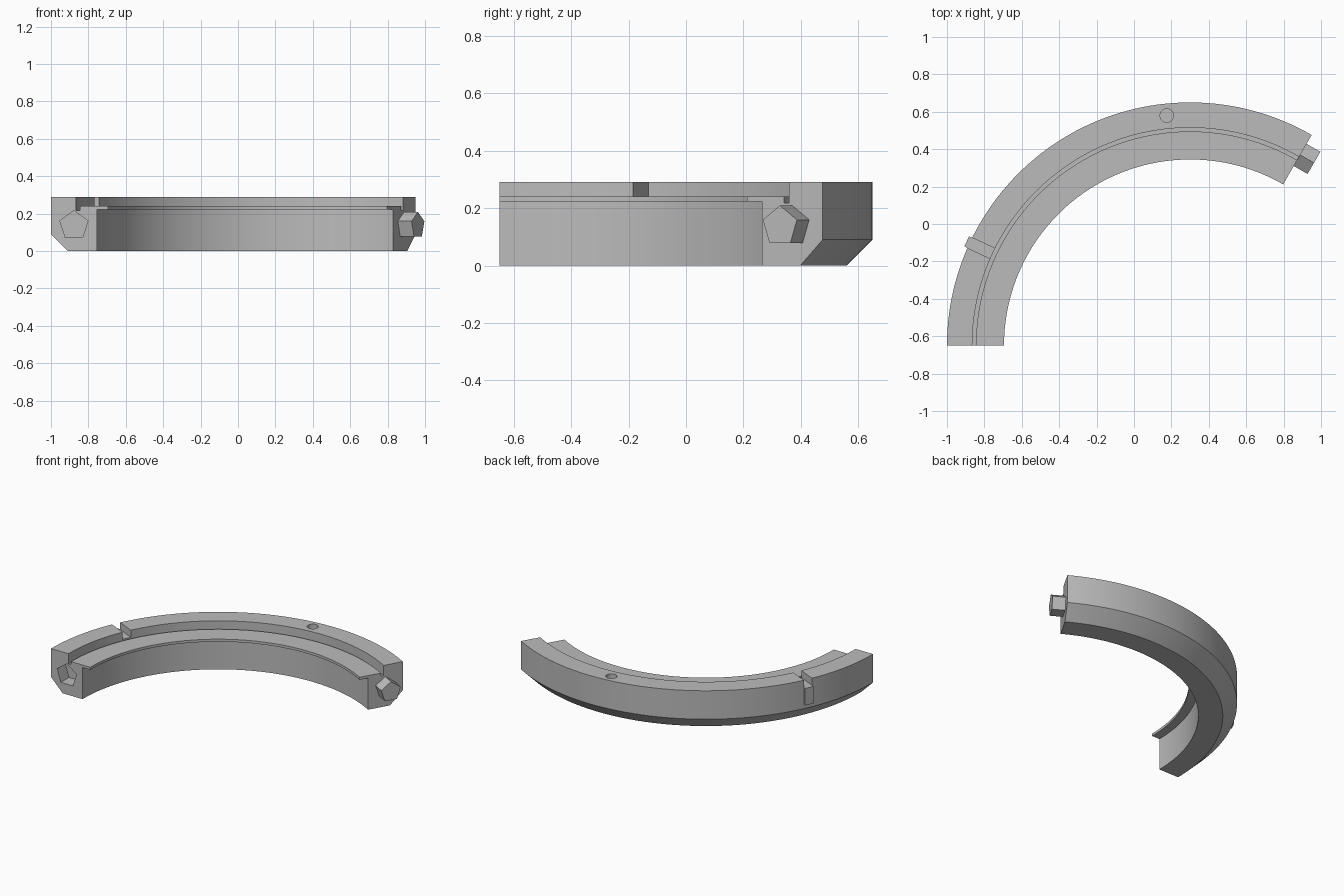
import bpy, bmesh, math
from mathutils import Matrix, Vector

if "Cube" in bpy.data.objects:
    bpy.data.objects.remove(bpy.data.objects["Cube"])

CENTRE = Vector((0.30, -0.65, 0))   # centre of the ring the segment belongs to
START, END, STEPS = 180, 60, 64     # sweep in degrees
PIN_R, PIN_Z = 1.177, 0.137         # position of the joint pin in the section

grey = bpy.data.materials.new("plain grey")
grey.use_nodes = True
colour = (0.5, 0.5, 0.5, 1)
grey.diffuse_color = colour
grey.node_tree.nodes["Principled BSDF"].inputs["Base Color"].default_value = colour


def polar(angle, radius, z):
    a = math.radians(angle)
    return CENTRE + Vector((radius * math.cos(a), radius * math.sin(a), z))


def finish(name, bm):
    bmesh.ops.recalc_face_normals(bm, faces=bm.faces)
    mesh = bpy.data.meshes.new(name)
    bm.to_mesh(mesh)
    bm.free()
    obj = bpy.data.objects.new(name, mesh)
    mesh.materials.append(grey)
    bpy.context.collection.objects.link(obj)
    return obj


def radial_box(name, angle, r0, r1, z0, z1, width):
    bm = bmesh.new()
    bmesh.ops.create_cube(bm, size=1)
    bmesh.ops.scale(bm, vec=(r1 - r0, width, z1 - z0), verts=bm.verts)
    place = Matrix.Translation(polar(angle, (r0 + r1) / 2, (z0 + z1) / 2))
    place = place @ Matrix.Rotation(math.radians(angle), 4, 'Z')
    bmesh.ops.transform(bm, matrix=place, verts=bm.verts)
    return finish(name, bm)


def prism(name, sides, radius, depth, place):
    bm = bmesh.new()
    bmesh.ops.create_cone(bm, cap_ends=True, segments=sides, radius1=radius,
                          radius2=radius, depth=depth, matrix=place)
    return finish(name, bm)


def pentagon_pin(name, angle, radius, before, after):
    """Upright five-sided prism lying along the tangent at a segment end."""
    a = math.radians(angle)
    tangent = Vector((math.sin(a), -math.cos(a), 0))
    up = Vector((0, 0, 1))
    # local y, where the first corner lies, points up
    axes = Matrix((up.cross(tangent), up, tangent)).transposed().to_4x4()
    middle = polar(angle, PIN_R, PIN_Z) + tangent * (after - before) / 2
    return prism(name, 5, radius, before + after, Matrix.Translation(middle) @ axes)


def cut(target, cutter):
    mod = target.modifiers.new("cut", 'BOOLEAN')
    mod.operation, mod.solver, mod.object = 'DIFFERENCE', 'EXACT', cutter
    bpy.context.view_layer.objects.active = target
    bpy.ops.object.modifier_apply(modifier=mod.name)
    bpy.data.objects.remove(cutter)


# Ring segment: section (radius, height) swept along the arc
section = [(1.21, 0), (1.30, 0.09), (1.30, 0.29), (1.165, 0.29), (1.165, 0.218),
           (1.145, 0.218), (1.145, 0.24), (0.995, 0.24), (0.995, 0.222),
           (1.055, 0.222), (1.055, 0)]
bm = bmesh.new()
rings = []
for i in range(STEPS + 1):
    angle = START + (END - START) * i / STEPS
    rings.append([bm.verts.new(polar(angle, r, z)) for r, z in section])
for a, b in zip(rings, rings[1:]):
    for i in range(len(section)):
        j = (i + 1) % len(section)
        bm.faces.new((a[i], a[j], b[j], b[i]))
bm.faces.new(rings[0])
bm.faces.new(rings[-1])
segment = finish("ring_segment", bm)

# Joint socket, round hole and slot through the raised rim
cut(segment, pentagon_pin("socket_cutter", START, 0.079, 0.09, 0.05)
    if END > START else pentagon_pin("socket_cutter", START, 0.079, 0.05, 0.09))
cut(segment, prism("hole_cutter", 32, 0.036, 0.12,
                   Matrix.Translation(polar(95.8, 1.236, 0.29))))
cut(segment, radial_box("slot_cutter", 155, 1.155, 1.35, 0.24, 0.35, 0.06))

# Joint peg and the small tab under the slot
peg = pentagon_pin("joint_peg", END, 0.072, 0.03, 0.085)
tab = radial_box("slot_tab", 155, 1.25, 1.318, 0.12, 0.24, 0.06)

# Smooth only the curved walls
bpy.ops.object.select_all(action='DESELECT')
segment.select_set(True)
bpy.context.view_layer.objects.active = segment
bpy.ops.object.shade_smooth_by_angle(angle=math.radians(25))
